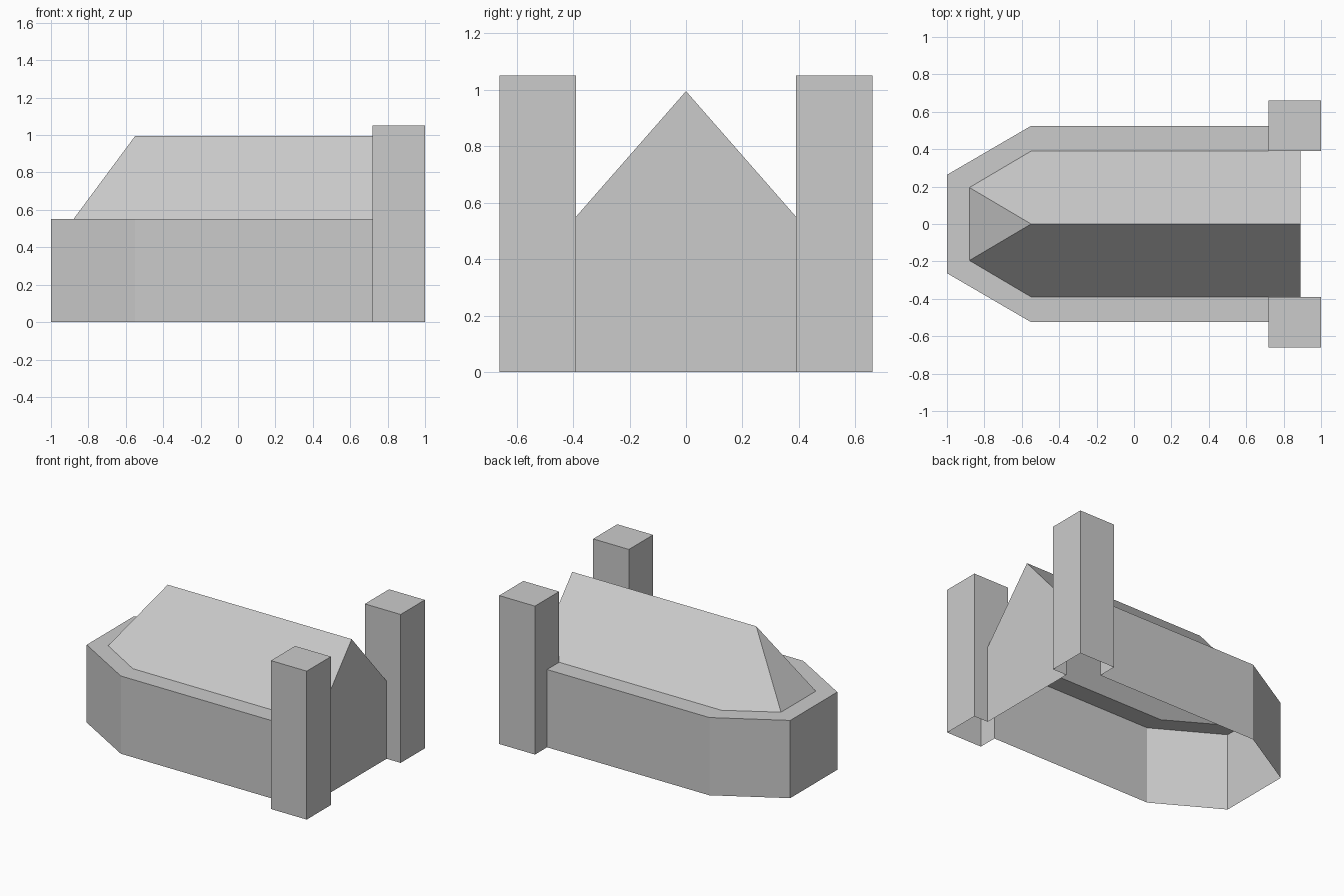
import bpy
import bmesh

cube = bpy.data.objects.get("Cube")
if cube:
    bpy.data.objects.remove(cube)

grey = bpy.data.materials.new("plain grey")
grey.use_nodes = True
colour = (0.6, 0.6, 0.6, 1)
grey.diffuse_color = colour
grey.node_tree.nodes["Principled BSDF"].inputs["Base Color"].default_value = colour

# Shared heights and plan lines
EAVE, RIDGE, TOP = 0.55, 0.995, 1.05
WALL_Y, ROOF_Y, TOWER_Y = 0.525, 0.39, 0.66
BEND, BACK, GABLE, FRONT = -0.55, 0.72, 0.89, 1.0


def shell(name, faces):
    """Open shell from outlines on the +y half, mirrored across y = 0."""
    bm = bmesh.new()
    for outline in faces:
        bm.faces.new([bm.verts.new(p) for p in outline])
    bmesh.ops.remove_doubles(bm, verts=bm.verts, dist=0.0005)
    bmesh.ops.recalc_face_normals(bm, faces=bm.faces)
    mesh = bpy.data.meshes.new(name)
    bm.to_mesh(mesh)
    bm.free()
    mesh.materials.append(grey)
    obj = bpy.data.objects.new(name, mesh)
    bpy.context.collection.objects.link(obj)
    mirror = obj.modifiers.new("mirror", "MIRROR")
    mirror.use_axis = (False, True, False)
    return obj


def at(z, plan):
    return [(x, y, z) for x, y in plan]


# Nave walls: plan line swept upward, open underneath
outer = [(-1, 0), (-1, 0.263), (BEND, WALL_Y), (BACK, WALL_Y)]
inner = [(-0.88, 0), (-0.88, 0.195), (BEND, ROOF_Y), (BACK, ROOF_Y)]
walls = [at(0, (a, b)) + at(EAVE, (b, a)) for a, b in zip(outer, outer[1:])]
shell("nave_walls", walls[::-1])

# Flat ledge between the walls and the roof
ledge = [at(EAVE, (outer[i], outer[i + 1], inner[i + 1], inner[i])) for i in range(3)]
shell("wall_ledge", [face[::-1] for face in ledge])

# Hipped roof and gable wall
peak, gable_peak = (BEND, 0, RIDGE), (GABLE, 0, RIDGE)
hip_end, hip_corner, bend_eave = at(EAVE, inner[:3])
gable_eave = (GABLE, ROOF_Y, EAVE)
shell("roof_and_gable", [
    [hip_end, peak, hip_corner],
    [hip_corner, peak, gable_peak, gable_eave, bend_eave],
    [(GABLE, 0, 0), (GABLE, ROOF_Y, 0), gable_eave, gable_peak],
])


# Front towers: hollow below, opened where they join the nave
def step(a, b, c):
    """Side outline with its lower corner cut away; a is the cut side."""
    return [(b, 0), (c, 0), (c, TOP), (a, TOP), (a, EAVE), (b, EAVE)]


shell("front_towers", [
    [(BACK, y, z) for y, z in step(ROOF_Y, WALL_Y, TOWER_Y)],
    [(x, ROOF_Y, z) for x, z in step(BACK, GABLE, FRONT)],
    at(0, ((FRONT, ROOF_Y), (FRONT, TOWER_Y))) + at(TOP, ((FRONT, TOWER_Y), (FRONT, ROOF_Y))),
    at(0, ((BACK, TOWER_Y), (FRONT, TOWER_Y))) + at(TOP, ((FRONT, TOWER_Y), (BACK, TOWER_Y))),
    at(TOP, ((BACK, ROOF_Y), (FRONT, ROOF_Y), (FRONT, TOWER_Y), (BACK, TOWER_Y))),
])
